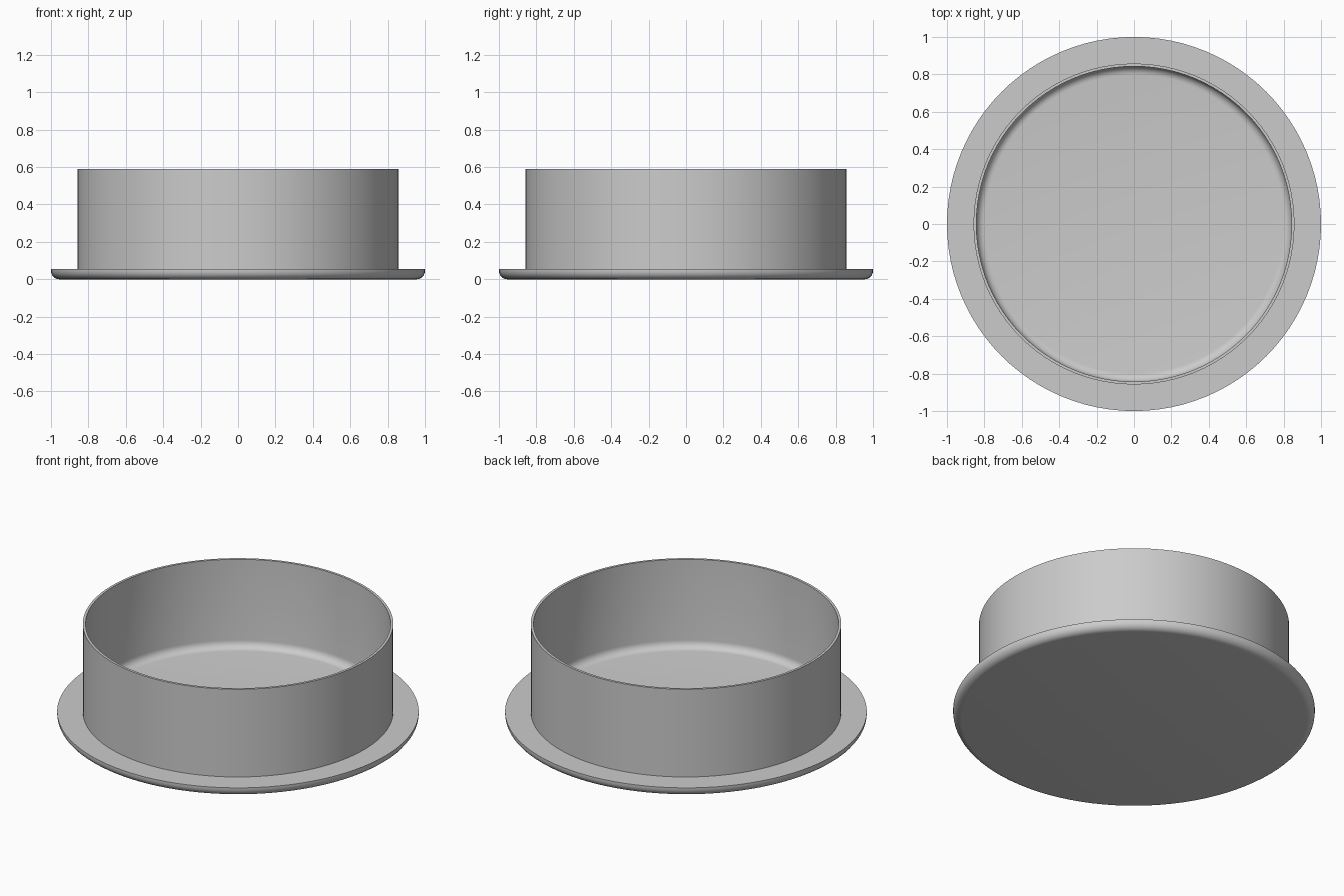
import bpy, bmesh
from math import cos, sin, radians, pi

cube = bpy.data.objects.get("Cube")
if cube:
    bpy.data.objects.remove(cube, do_unlink=True)

SEGMENTS = 96
FLANGE_R, FLANGE_TOP, FLANGE_ROUND = 1.0, 0.055, 0.045
WALL_R, WALL_TOP, WALL_THICK = 0.858, 0.59, 0.015
FLOOR_Z, FLOOR_FILLET = 0.052, 0.045


def arc(cx, cz, r, steps=6):
    """Quarter arc from straight down to straight outward."""
    angles = [radians(-90 + 90 * i / steps) for i in range(steps + 1)]
    return [(cx + r * cos(a), cz + r * sin(a)) for a in angles]


def lathe(name, profile, material):
    """Spin a half profile around z into a closed smooth solid."""
    bm = bmesh.new()
    verts = [bm.verts.new((r, 0, z)) for r, z in profile]
    edges = [bm.edges.new(pair) for pair in zip(verts, verts[1:])]
    bmesh.ops.spin(bm, geom=verts + edges, cent=(0, 0, 0), axis=(0, 0, 1),
                   angle=2 * pi, steps=SEGMENTS)
    bmesh.ops.remove_doubles(bm, verts=bm.verts, dist=0.0001)
    bmesh.ops.recalc_face_normals(bm, faces=bm.faces)
    mesh = bpy.data.meshes.new(name)
    bm.to_mesh(mesh)
    bm.free()
    mesh.materials.append(material)
    obj = bpy.data.objects.new(name, mesh)
    bpy.context.collection.objects.link(obj)
    bpy.ops.object.select_all(action='DESELECT')
    obj.select_set(True)
    bpy.context.view_layer.objects.active = obj
    bpy.ops.object.shade_smooth_by_angle(angle=radians(35))
    return obj


grey = bpy.data.materials.new("light grey")
grey.use_nodes = True
colour = (0.6, 0.6, 0.6, 1)
grey.diffuse_color = colour
grey.node_tree.nodes["Principled BSDF"].inputs["Base Color"].default_value = colour

# Flanged cap: rounded base, flat flange, thin wall, filleted floor
inner_r = WALL_R - WALL_THICK
profile = [(0, 0)]
profile += arc(FLANGE_R - FLANGE_ROUND, FLANGE_ROUND, FLANGE_ROUND)
profile += [(FLANGE_R, FLANGE_TOP), (WALL_R, FLANGE_TOP),
            (WALL_R, WALL_TOP), (inner_r, WALL_TOP)]
profile += reversed(arc(inner_r - FLOOR_FILLET, FLOOR_Z + FLOOR_FILLET, FLOOR_FILLET))
profile += [(0, FLOOR_Z)]
lathe("flanged_cap", profile, grey)
